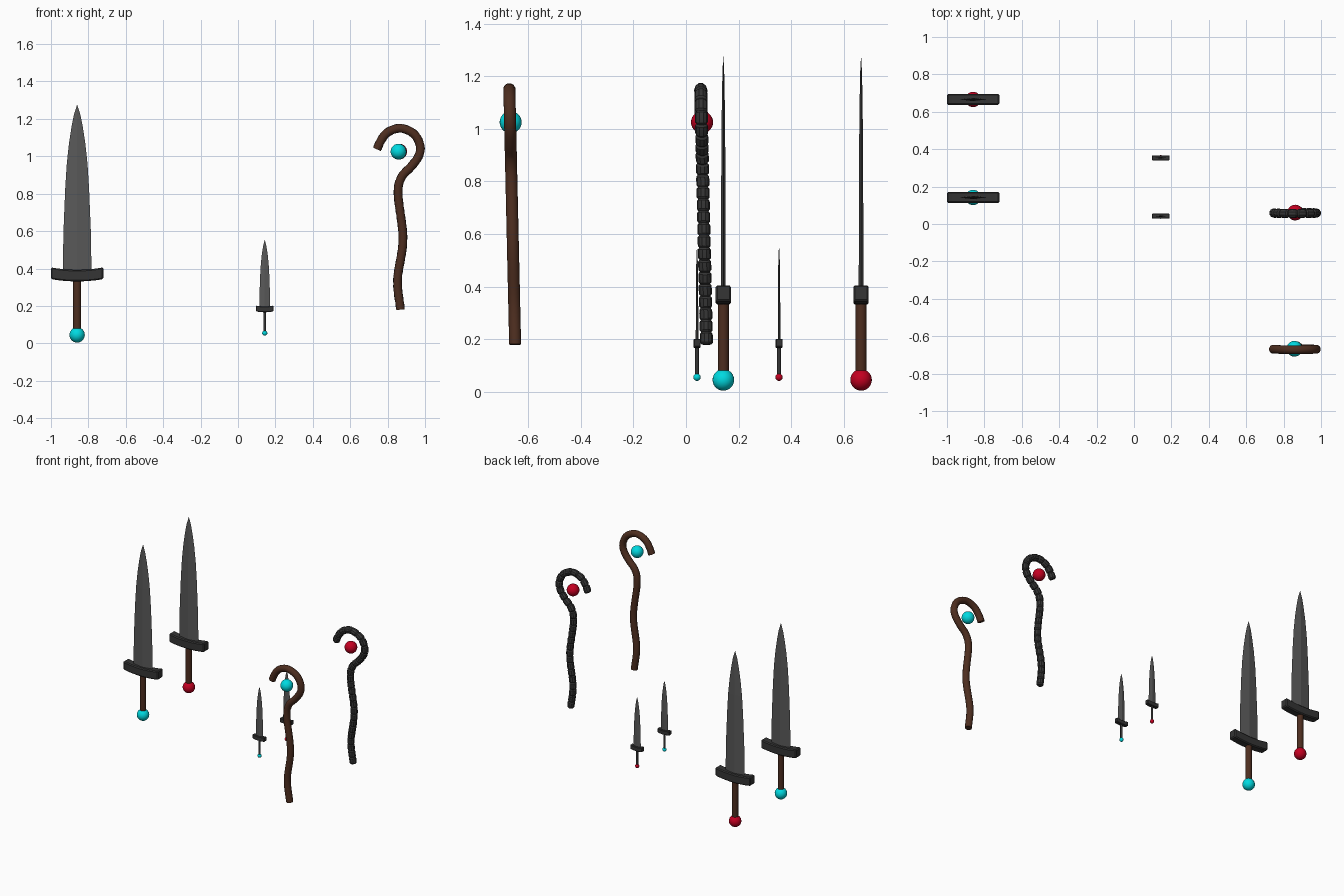
import bpy, bmesh, math
from mathutils import Vector

if "Cube" in bpy.data.objects:
    bpy.data.objects.remove(bpy.data.objects["Cube"])


def material(name, rgb):
    m = bpy.data.materials.new(name)
    m.diffuse_color = (*rgb, 1)
    m.use_nodes = True
    m.node_tree.nodes["Principled BSDF"].inputs["Base Color"].default_value = m.diffuse_color
    return m


STEEL = material("steel", (0.10, 0.10, 0.10))
IRON = material("dark_iron", (0.035, 0.035, 0.035))
WOOD = material("wood", (0.075, 0.027, 0.014))
CYAN = material("cyan_gem", (0.0, 0.7, 0.75))
RED = material("red_gem", (0.55, 0.0, 0.015))


def finish(bm, name, mat, angle=None):
    bmesh.ops.recalc_face_normals(bm, faces=bm.faces[:])
    me = bpy.data.meshes.new(name)
    bm.to_mesh(me)
    bm.free()
    me.materials.append(mat)
    ob = bpy.data.objects.new(name, me)
    bpy.context.collection.objects.link(ob)
    if angle:
        bpy.ops.object.select_all(action='DESELECT')
        bpy.context.view_layer.objects.active = ob
        ob.select_set(True)
        bpy.ops.object.shade_smooth_by_angle(angle=math.radians(angle))
    return ob


def loft(rings):
    """Skin equal-length rings of points and cap both ends."""
    bm = bmesh.new()
    rows = [[bm.verts.new(p) for p in r] for r in rings]
    n = len(rows[0])
    for a, b in zip(rows, rows[1:]):
        for i in range(n):
            j = (i + 1) % n
            bm.faces.new((a[i], a[j], b[j], b[i]))
    bm.faces.new(rows[0])
    bm.faces.new(rows[-1][::-1])
    return bm


def gem(name, loc, r, mat):
    bm = bmesh.new()
    bmesh.ops.create_uvsphere(bm, u_segments=24, v_segments=14, radius=r)
    bmesh.ops.translate(bm, verts=bm.verts[:], vec=loc)
    finish(bm, name, mat, 40)


def blade_weapon(name, x, y, pommel_z, pommel_r, grip_r, grip_mat, gem_mat,
                 guard_z, guard_h, guard_hw, guard_hd, rise, blade_hw, blade_hd, tip):
    gem(name + "_pommel", (x, y, pommel_z), pommel_r, gem_mat)
    # round grip from pommel into guard
    circle = [(math.cos(k * math.tau / 16) * grip_r, math.sin(k * math.tau / 16) * grip_r)
              for k in range(16)]
    finish(loft([[(x + u, y + v, z) for u, v in circle]
                 for z in (pommel_z, guard_z + guard_h / 2)]), name + "_grip", grip_mat, 40)
    # guard bar curving up at its ends
    rings = []
    for k in range(13):
        t = k / 6 - 1
        z0 = guard_z + rise * t * t
        z1 = z0 + guard_h
        lean = -rise * 0.3 * t
        rings.append([(x + t * guard_hw + lean * s, y + d * guard_hd, z)
                      for d, z, s in ((-1, z0, -1), (1, z0, -1), (1, z1, 0), (-1, z1, 0))])
    for i in (0, -1):
        for j in (0, 1):
            rings[i][j] = (rings[i][j][0] - (-1 if i == 0 else 1) * rise * 0.3, *rings[i][j][1:])
    guard = finish(loft(rings), name + "_guard", IRON)
    bev = guard.modifiers.new("bevel", 'BEVEL')
    bev.width = guard_hd * 0.22
    bev.segments = 1
    bev.limit_method = 'ANGLE'
    # tapering diamond-section blade
    base = guard_z + guard_h * 0.7
    profile = [(0, 1), (.25, .95), (.5, .83), (.65, .72), (.77, .57), (.87, .39), (.94, .23), (1, .01)]
    rings = [[(x - w * blade_hw, y, base + t * (tip - base)),
              (x, y - w ** .7 * blade_hd, base + t * (tip - base)),
              (x + w * blade_hw, y, base + t * (tip - base)),
              (x, y + w ** .7 * blade_hd, base + t * (tip - base))] for t, w in profile]
    finish(loft(rings), name + "_blade", STEEL)


# Swords and daggers
for tag, mat, ys, yd in (("cyan", CYAN, .142, .042), ("red", RED, .666, .354)):
    blade_weapon(tag + "_sword", -.86, ys, .045, .041, .021, WOOD, mat,
                 .331, .062, .14, .029, .013, .077, .009, 1.275)
    blade_weapon(tag + "_dagger", .143, yd, .055, .014, .0075, IRON, mat,
                 .166, .031, .047, .0135, .005, .029, .005, .552)

# Crook path in x and z
CROOK = [(.869, .18), (.853, .34), (.882, .556), (.856, .797), (.874, .888), (.922, .941),
         (.963, .995), (.975, 1.048), (.952, 1.107), (.909, 1.139), (.858, 1.15),
         (.80, 1.128), (.765, 1.086), (.743, 1.037)]


def dense_path(points, per=24):
    """Catmull-Rom curve through the points."""
    p = [Vector(q) for q in points]
    p = [2 * p[0] - p[1]] + p + [2 * p[-1] - p[-2]]
    out = []
    for a, b, c, d in zip(p, p[1:], p[2:], p[3:]):
        for k in range(per):
            t = k / per
            out.append(.5 * (2 * b + (c - a) * t + (2 * a - 5 * b + 4 * c - d) * t * t
                             + (3 * b - a - 3 * c + d) * t ** 3))
    return out + [p[-2]]


PATH = dense_path(CROOK)
LENGTHS = [0]
for a, b in zip(PATH, PATH[1:]):
    LENGTHS.append(LENGTHS[-1] + (b - a).length)


def at(f):
    s = f * LENGTHS[-1]
    i = 0
    while i < len(PATH) - 2 and LENGTHS[i + 1] < s:
        i += 1
    t = (s - LENGTHS[i]) / (LENGTHS[i + 1] - LENGTHS[i])
    return PATH[i].lerp(PATH[i + 1], t), (PATH[i + 1] - PATH[i]).normalized()


def staff(name, y0, stations, mat, sides, angle):
    rings = []
    for f, r in stations:
        p, t = at(f)
        y = y0 - .022 * (p.y - .18) / .97
        rings.append([(p.x + t.y * math.cos(a) * r, y + math.sin(a) * r, p.y - t.x * math.cos(a) * r)
                      for a in (math.tau * (k + .5) / sides for k in range(sides))])
    finish(loft(rings), name, mat, angle)


# Plain wooden staff, and dark staff made of ridged segments
staff("wooden_staff", -.65, [(k / 64, .0235) for k in range(65)], WOOD, 12, 40)
N = 27
segments = [((k + u) / N, r) for k in range(N)
            for u, r in ((.0, .019), (.15, .0245), (.5, .025), (.85, .0245), (.999, .019))]
staff("segmented_staff", .078, segments, IRON, 10, 25)
gem("wooden_staff_orb", (.858, -.667, 1.025), .042, CYAN)
gem("segmented_staff_orb", (.862, .061, 1.025), .042, RED)
